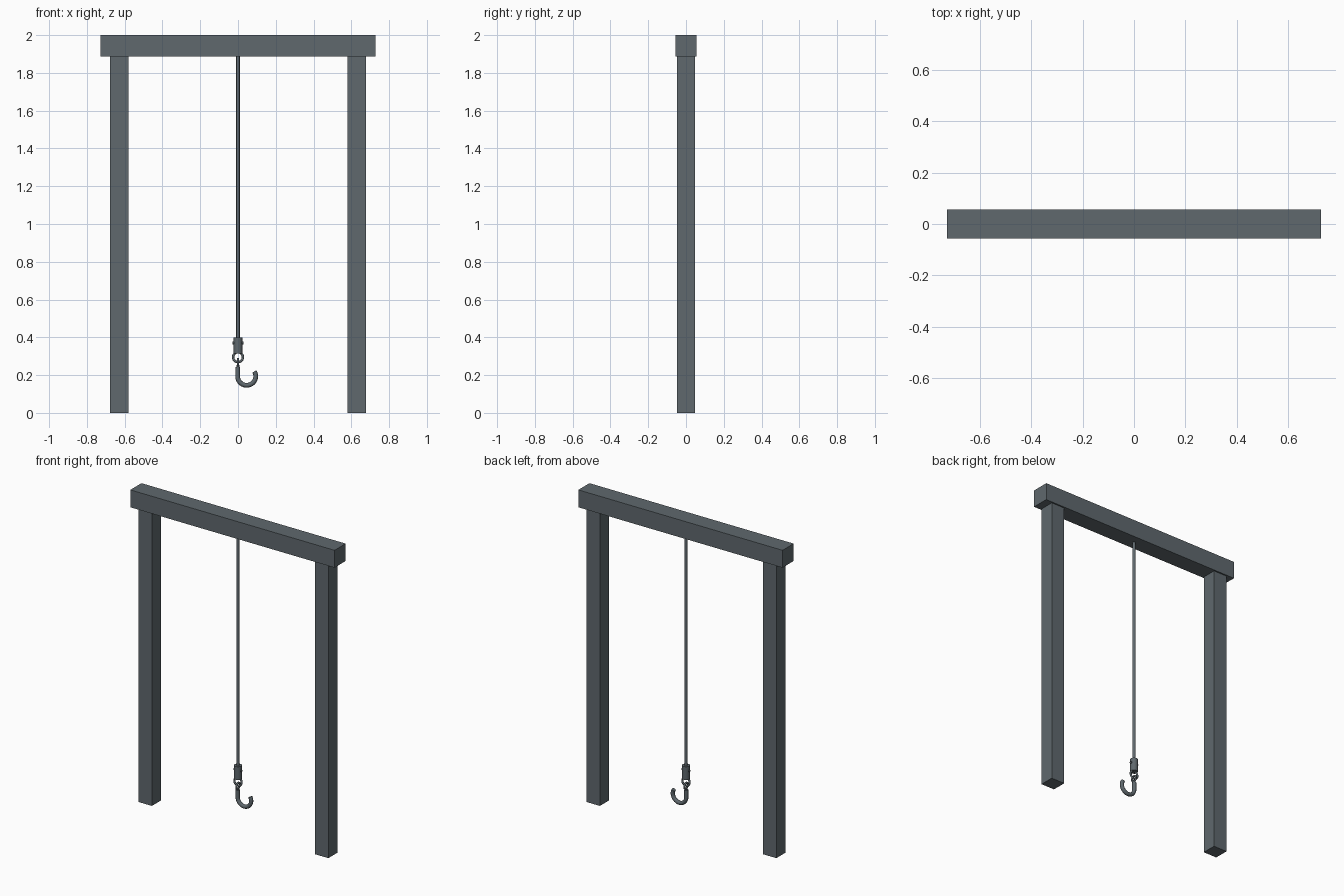
import bpy, math
from mathutils import Vector

if "Cube" in bpy.data.objects:
    bpy.data.objects.remove(bpy.data.objects["Cube"])

steel = bpy.data.materials.new("slate grey steel")
steel.diffuse_color = (0.115, 0.14, 0.155, 1)
steel.use_nodes = True
steel.node_tree.nodes["Principled BSDF"].inputs["Base Color"].default_value = steel.diffuse_color


def finish(name, smooth=False):
    ob = bpy.context.object
    ob.name = name
    ob.data.materials.clear()
    ob.data.materials.append(steel)
    if smooth:
        bpy.ops.object.shade_smooth_by_angle(angle=math.radians(40))
    return ob


def box(name, loc, size):
    bpy.ops.mesh.primitive_cube_add(size=1, location=loc)
    bpy.context.object.scale = size
    bpy.ops.object.transform_apply(location=False, rotation=False, scale=True)
    return finish(name)


def cylinder(name, a, b, r, sides=16):
    a, b = Vector(a), Vector(b)
    d = b - a
    bpy.ops.mesh.primitive_cylinder_add(
        vertices=sides, radius=r, depth=d.length, location=(a + b) / 2,
        rotation=d.to_track_quat('Z', 'Y').to_euler())
    return finish(name, True)


def ring(name, loc, rot, major, minor):
    bpy.ops.mesh.primitive_torus_add(
        major_segments=28, minor_segments=10, location=loc, rotation=rot,
        major_radius=major, minor_radius=minor)
    return finish(name, True)


def tube(name, points, r):
    cu = bpy.data.curves.new(name, 'CURVE')
    cu.dimensions = '3D'
    cu.bevel_depth = r
    cu.bevel_resolution = 3
    cu.use_fill_caps = True
    sp = cu.splines.new('POLY')
    sp.points.add(len(points) - 1)
    for p, co in zip(sp.points, points):
        p.co = (*co, 1)
    ob = bpy.data.objects.new(name, cu)
    bpy.context.collection.objects.link(ob)
    bpy.ops.object.select_all(action='DESELECT')
    bpy.context.view_layer.objects.active = ob
    ob.select_set(True)
    bpy.ops.object.convert(target='MESH')
    return finish(name, True)


# Frame: top beam and two posts
box("top_beam", (0, 0, 1.944), (1.455, 0.113, 0.112))
for side, label in ((-1, "left"), (1, "right")):
    box(label + "_post", (side * 0.629, 0, 0.945), (0.096, 0.094, 1.89))

# Hanging cable and its crimped end sleeve
cylinder("cable", (0, 0, 0.38), (0, 0, 1.9), 0.0095)
cylinder("cable_sleeve", (0, 0, 0.315), (0, 0, 0.4), 0.023, 20)
cylinder("sleeve_pin", (-0.028, 0, 0.37), (0.028, 0, 0.37), 0.007)

# Linked rings: one facing front, the hook eye facing sideways
ring("cable_ring", (0, 0, 0.295), (math.pi / 2, 0, 0), 0.026, 0.0065)
ring("hook_eye", (0, 0, 0.268), (0, math.pi / 2, 0), 0.018, 0.006)

# Hook: shank, then a round bend to an open tip
cylinder("hook_neck", (0, 0, 0.225), (0, 0, 0.254), 0.008)
cx, cz, rad = 0.046, 0.194, 0.048
path = [(cx - rad, 0, 0.243)]
for i in range(25):
    a = math.radians(180 + 212 * i / 24)
    path.append((cx + rad * math.cos(a), 0, cz + rad * math.sin(a)))
tube("hook", path, 0.0125)
